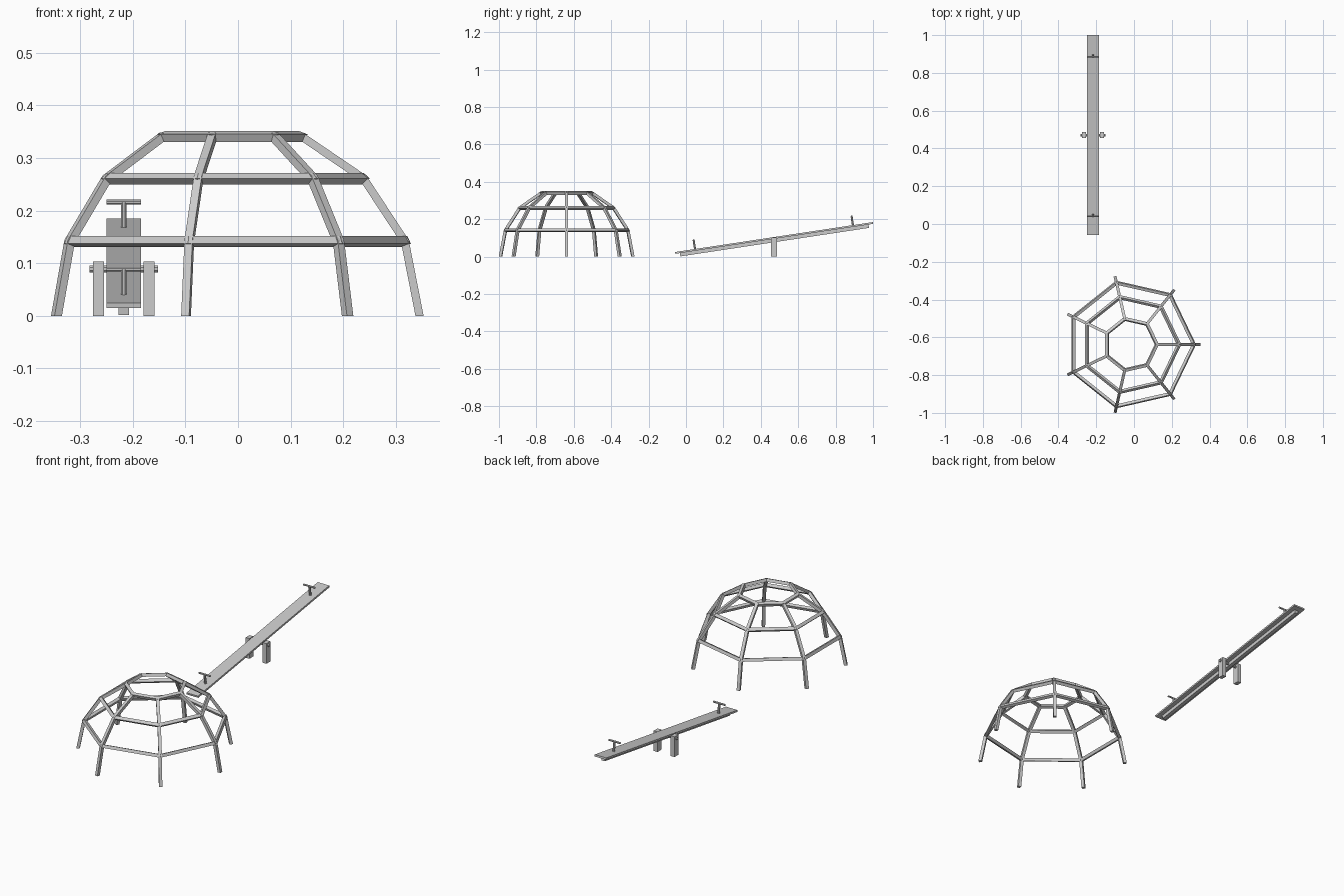
import bpy, bmesh
from math import sin, cos, pi, radians
from mathutils import Vector, Matrix

if "Cube" in bpy.data.objects:
    bpy.data.objects.remove(bpy.data.objects["Cube"])

SIDES, R, H, W = 7, 0.363, 0.369, 0.0155
CENTRE = Vector((-0.018, -0.638, 0))


def finish(name, bm):
    bmesh.ops.recalc_face_normals(bm, faces=bm.faces)
    mesh = bpy.data.meshes.new(name)
    bm.to_mesh(mesh)
    bm.free()
    ob = bpy.data.objects.new(name, mesh)
    bpy.context.collection.objects.link(ob)
    return ob


def sweep(name, sections, closed):
    """Join four-point cross-sections into a square tube."""
    bm = bmesh.new()
    loops = [[bm.verts.new(p) for p in s] for s in sections]
    n = len(loops)
    for i in range(n if closed else n - 1):
        a, b = loops[i], loops[(i + 1) % n]
        for k in range(4):
            m = (k + 1) % 4
            bm.faces.new((a[k], a[m], b[m], b[k]))
    if not closed:
        bm.faces.new(loops[0])
        bm.faces.new(loops[-1])
    return finish(name, bm)


def polar(r, a, z):
    return CENTRE + Vector((r * cos(a), r * sin(a), z))


def box(name, loc, size, frame=Matrix()):
    bm = bmesh.new()
    bmesh.ops.create_cube(bm, size=1, matrix=frame @ Matrix.Translation(loc)
                          @ Matrix.Diagonal((*size, 1)))
    return finish(name, bm)


def rod(name, loc, radius, length, axis, frame=Matrix()):
    turn = Matrix.Rotation(pi / 2, 4, 'Y') if axis == 'X' else Matrix()
    bm = bmesh.new()
    bmesh.ops.create_cone(bm, cap_ends=True, segments=8, radius1=radius,
                          radius2=radius, depth=length,
                          matrix=frame @ Matrix.Translation(loc) @ turn
                          @ Matrix.Rotation(pi / 8, 4, 'Z'))
    return finish(name, bm)


# Climbing dome: horizontal rings, tilted to follow the dome surface
levels = [0, radians(22.5), radians(45), radians(67.5)]
corners = ((1, 1), (1, -1), (-1, -1), (-1, 1))
for j, t in enumerate(levels[1:], 1):
    prof = []
    for u, v in corners:
        dr = W / 2 * (u * cos(t) - v * sin(t)) / cos(pi / SIDES)
        dz = W / 2 * (u * sin(t) + v * cos(t))
        prof.append((R * cos(t) + dr, H * sin(t) + dz))
    sweep(f"dome_ring_{j}", [[polar(r, 2 * pi * i / SIDES, z) for r, z in prof]
                             for i in range(SIDES)], True)

# Climbing dome: bent upright ribs
for i in range(SIDES):
    a = 2 * pi * i / SIDES
    side = Vector((-sin(a), cos(a), 0)) * W / 2
    sections = []
    for t in levels:
        sections.append([polar(R * cos(t) + u * W / 2 * cos(t), a,
                               H * sin(t) + u * W / 2 * sin(t)) + side * v
                         for u, v in corners])
    sweep(f"dome_rib_{i + 1}", sections, False)

# Seesaw: tilted plank and the beam beneath it
X, Y = -0.217, 0.471
tilt = Matrix.Translation((X, Y, 0.1)) @ Matrix.Rotation(radians(8.6), 4, 'X')
box("seesaw_plank", (0, 0, 0), (0.065, 1.07, 0.0095), tilt)
box("seesaw_beam", (0, 0, -0.0137), (0.02, 1.02, 0.018), tilt)

# Seesaw: handles at both ends
for s, end in ((-1, "low"), (1, "high")):
    rod(f"{end}_handle_stem", (0, s * 0.427, 0.028), 0.006, 0.05, 'Z', tilt)
    rod(f"{end}_handle_bar", (0, s * 0.427, 0.053), 0.0047, 0.065, 'X', tilt)

# Seesaw: pivot posts and axle
for s, end in ((-1, "left"), (1, "right")):
    box(f"{end}_post", (X + s * 0.048, Y, 0.0515), (0.021, 0.031, 0.103))
rod("pivot_axle", (X, Y, 0.089), 0.007, 0.13, 'X')
